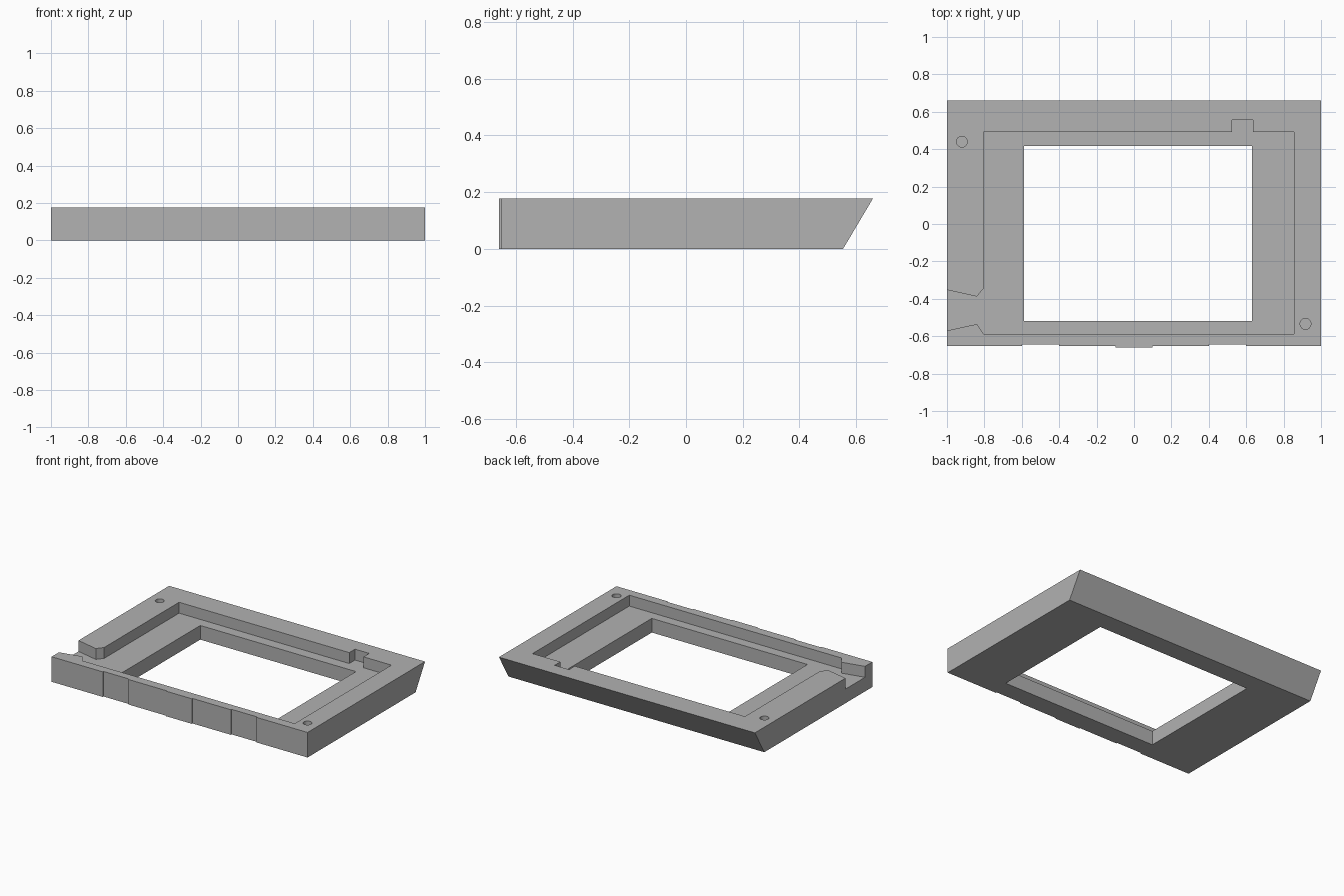
import bpy
import bmesh
import math

default_cube = bpy.data.objects.get("Cube")
if default_cube:
    bpy.data.objects.remove(default_cube, do_unlink=True)

HEIGHT = 0.177
LEDGE = 0.10       # height of the recessed ledge
BACK_SLOPE = 0.105  # how far the back face leans in at the bottom

grey = bpy.data.materials.new("plain_grey")
grey.use_nodes = True
colour = (0.445, 0.445, 0.445, 1.0)
grey.diffuse_color = colour
grey.node_tree.nodes["Principled BSDF"].inputs["Base Color"].default_value = colour


def prism(name, outline, bottom, top, lean=0.0):
    """Extrude a counter-clockwise outline; lean pulls in the back at the bottom."""
    bm = bmesh.new()
    base = bm.faces.new([bm.verts.new((x, y, bottom)) for x, y in outline])
    made = bmesh.ops.extrude_face_region(bm, geom=[base])["geom"]
    raised = {v for v in made if isinstance(v, bmesh.types.BMVert)}
    for v in bm.verts:
        if v in raised:
            v.co.z = top
        elif v.co.y > 0:
            v.co.y -= lean
    bmesh.ops.recalc_face_normals(bm, faces=bm.faces)
    mesh = bpy.data.meshes.new(name)
    bm.to_mesh(mesh)
    bm.free()
    mesh.materials.append(grey)
    obj = bpy.data.objects.new(name, mesh)
    bpy.context.collection.objects.link(obj)
    return obj


def rectangle(x0, x1, y0, y1):
    return [(x0, y0), (x1, y0), (x1, y1), (x0, y1)]


def circle(cx, cy, radius, sides=32):
    angles = [math.tau * i / sides for i in range(sides)]
    return [(cx + radius * math.cos(a), cy + radius * math.sin(a)) for a in angles]


def cut(target, cutter):
    """Subtract the cutter from the target, then discard it."""
    mod = target.modifiers.new("cut", "BOOLEAN")
    mod.operation = "DIFFERENCE"
    mod.solver = "EXACT"
    mod.object = cutter
    bpy.context.view_layer.objects.active = target
    bpy.ops.object.modifier_apply(modifier=mod.name)
    bpy.data.objects.remove(cutter, do_unlink=True)


# Frame body: shallow steps along the front, sloping back
FRONT, INSET, BUMP, BACK = -0.652, -0.644, -0.659, 0.659
front_edge = [(-1, FRONT)]
for x0, x1, y in [(-0.6, -0.4, INSET), (-0.1, 0.1, BUMP), (0.4, 0.6, INSET)]:
    front_edge += [(x0, FRONT), (x0, y), (x1, y), (x1, FRONT)]
front_edge.append((1, FRONT))
frame = prism("frame", front_edge + [(1, BACK), (-1, BACK)], 0, HEIGHT, BACK_SLOPE)

# Recess with a back notch and a flared cable channel out of the side
recess = [
    (-0.805, -0.588), (0.855, -0.588), (0.855, 0.492),
    (0.637, 0.492), (0.637, 0.556), (0.525, 0.556), (0.525, 0.492),
    (-0.805, 0.492), (-0.805, -0.345), (-0.84, -0.388),
    (-1.05, -0.341), (-1.05, -0.581), (-0.84, -0.535),
]
cut(frame, prism("recess_cutter", recess, LEDGE, 0.3))

# Window opening right through
cut(frame, prism("opening_cutter", rectangle(-0.587, 0.63, -0.518, 0.417), -0.1, 0.3))

# Blind screw holes in opposite corners
for cx, cy in [(-0.92, 0.44), (0.917, -0.534)]:
    cut(frame, prism("hole_cutter", circle(cx, cy, 0.029), 0.07, 0.3))
